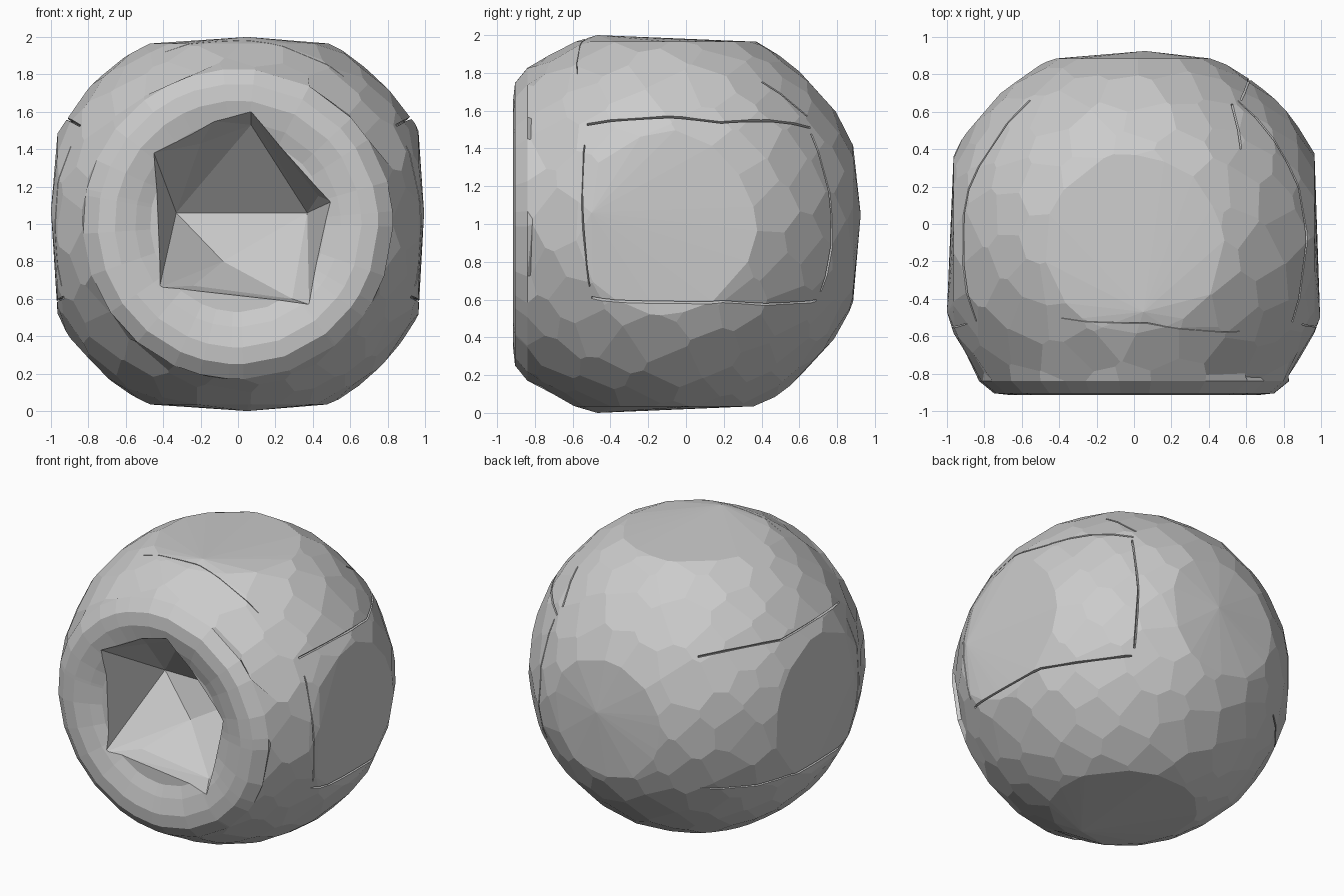
import bpy, bmesh, math, random
from mathutils import Vector

if "Cube" in bpy.data.objects:
    bpy.data.objects.remove(bpy.data.objects["Cube"])

random.seed(4)
C = Vector((0, -0.11, 1.0))
R = 1.07
# flats: plane point, outward normal, peak of the shallow pyramid
FLATS = [
    ((0, 0, 1.965), (0, 0, 1), (0.05, -0.47, 2.0)),
    ((0, 0, 0.035), (0, 0, -1), (0.05, -0.47, 0.0)),
    ((0.965, 0, 1), (1, 0, 0), (0.995, -0.5, 1.06)),
    ((-0.965, 0, 1), (-1, 0, 0), (-1.0, -0.47, 1.07)),
    ((0, 0.885, 1), (0, 1, 0), (0.06, 0.925, 1.05)),
    ((0, -0.83, 1), (0, -1, 0), None),
]
# concentric rings of the front face: radius, y
FRONT_RINGS = [(0.75, -0.905), (0.66, -0.915), (0.55, -0.89), (0.47, -0.86)]


def make_object(name, bm):
    bmesh.ops.recalc_face_normals(bm, faces=bm.faces[:])
    me = bpy.data.meshes.new(name)
    bm.to_mesh(me)
    bm.free()
    ob = bpy.data.objects.new(name, me)
    bpy.context.collection.objects.link(ob)
    return ob


def cut(target, cutter):
    cutter.hide_render = True
    mod = target.modifiers.new("cut", 'BOOLEAN')
    mod.operation = 'DIFFERENCE'
    mod.solver = 'EXACT'
    mod.object = cutter
    bpy.context.view_layer.objects.active = target
    bpy.ops.object.modifier_apply(modifier=mod.name)
    bpy.data.objects.remove(cutter)


def slice_off(bm, pt, n):
    """Cut away everything beyond a plane and return the new flat face."""
    r = bmesh.ops.bisect_plane(bm, geom=bm.verts[:] + bm.edges[:] + bm.faces[:], dist=1e-5,
                               plane_co=pt, plane_no=n, clear_outer=True)
    edges = [e for e in r['geom_cut'] if isinstance(e, bmesh.types.BMEdge)]
    if len(edges) < 3:
        return None
    cap = bmesh.ops.contextual_create(bm, geom=edges)['faces'][0]
    cap.normal_update()
    if cap.normal.dot(Vector(n)) < 0:
        cap.normal_flip()
    return cap


def on_surface(p):
    d = (Vector(p) - C).normalized()
    t = R * 1.004
    for pt, n, _ in FLATS:
        pt, n = Vector(pt), Vector(n)
        if n.y < -0.5:
            pt.y = -0.91
        k = d.dot(n)
        if k > 1e-4:
            t = min(t, (pt - C).dot(n) / k)
    return C + d * t, d


# boulder chiselled from a cube into irregular flat facets
bm = bmesh.new()
bmesh.ops.create_cube(bm, size=3)
bmesh.ops.translate(bm, verts=bm.verts[:], vec=C)
N = 300
for i in range(N):
    z = 1 - 2 * (i + 0.5) / N
    a = i * math.pi * (3 - math.sqrt(5))
    q = math.sqrt(1 - z * z)
    d = Vector((q * math.cos(a), q * math.sin(a), z))
    d = (d + Vector([random.uniform(-0.05, 0.05) for _ in range(3)])).normalized()
    slice_off(bm, C + d * R * random.uniform(0.998, 1.004), d)

for pt, n, peak in FLATS:
    cap = slice_off(bm, pt, n)
    if peak:
        bmesh.ops.poke(bm, faces=[cap])['verts'][0].co = peak
        continue
    # rounded front rim and shallow dish around the opening
    for v in cap.verts:
        h = Vector((v.co.x, 0, v.co.z - 1)).normalized() * 0.83
        v.co = (h.x, -0.84, 1 + h.z)
    for r, y in FRONT_RINGS:
        bmesh.ops.inset_individual(bm, faces=[cap], thickness=0.005)
        for v in cap.verts:
            h = Vector((v.co.x, 0, v.co.z - 1)).normalized() * r
            v.co = (h.x, y, 1 + h.z)
boulder = make_object("boulder", bm)

# wedge-shaped cavity behind the irregular front opening
rim = [(-0.40, 1.20), (-0.20, 1.43), (0.07, 1.53), (0.43, 1.15), (0.29, 0.60), (-0.24, 0.67)]
flare = [(-0.45, 1.38), (-0.13, 1.55), (0.07, 1.60), (0.50, 1.12), (0.38, 0.57), (-0.42, 0.66)]
bm = bmesh.new()
for x, z in rim:
    bm.verts.new((x, -0.74, z))
for x, z in flare:
    bm.verts.new((x, -0.90, z))
    bm.verts.new((x * 1.02, -1.05, 1.05 + (z - 1.05) * 1.02))
for x in (-0.33, 0.37):
    bm.verts.new((x, -0.35, 1.06))
bm.verts.new((-0.08, -0.42, 0.80))
bmesh.ops.convex_hull(bm, input=bm.verts[:])
bmesh.ops.delete(bm, geom=[v for v in bm.verts if not v.link_faces], context='VERTS')
cut(boulder, make_object("cavity_cutter", bm))


# narrow V-shaped cracks running along the surface
def crack(points, half=0.008, depth=0.03):
    path = []
    for a, b in zip(points, points[1:]):
        a, b = Vector(a), Vector(b)
        n = max(2, int((b - a).length / 0.12))
        path += [a.lerp(b, i / n) for i in range(n)]
    path.append(Vector(points[-1]))
    pts = [on_surface(p) for p in path]
    bm = bmesh.new()
    rings = []
    for i, (p, d) in enumerate(pts):
        t = pts[min(i + 1, len(pts) - 1)][0] - pts[max(i - 1, 0)][0]
        s = t.cross(d).normalized() * half
        rings.append([bm.verts.new(q) for q in
                      (p - d * depth, p + d * 0.06 + s * 2, p + d * 0.06 - s * 2)])
    for a, b in zip(rings, rings[1:]):
        for j in range(3):
            k = (j + 1) % 3
            bm.faces.new((a[j], a[k], b[k], b[j]))
    bm.faces.new(rings[0])
    bm.faces.new(rings[-1])
    cut(boulder, make_object("crack_cutter", bm))


for s in (1, -1):
    crack([(s * 0.95, -0.51, 0.60), (s * 0.97, 0.2, 0.58), (s * 0.62, 0.72, 0.58)])
    crack([(s * 0.9, -0.55, 1.56), (s * 0.92, 0.2, 1.56), (s * 0.6, 0.72, 1.55)])
    crack([(s * 0.97, -0.57, 1.45), (s * 0.97, -0.52, 0.66)], 0.005, 0.02)
crack([(0.6, 0.70, 1.50), (0.63, 0.80, 1.05), (0.6, 0.72, 0.64)])
crack([(0.57, 0.40, 1.75), (0.55, 0.68, 1.60)])
crack([(-0.41, -0.52, 1.96), (0.07, -0.53, 1.98), (0.57, -0.58, 1.8)], 0.003, 0.015)

boulder.data.polygons.foreach_set("use_smooth", [False] * len(boulder.data.polygons))
